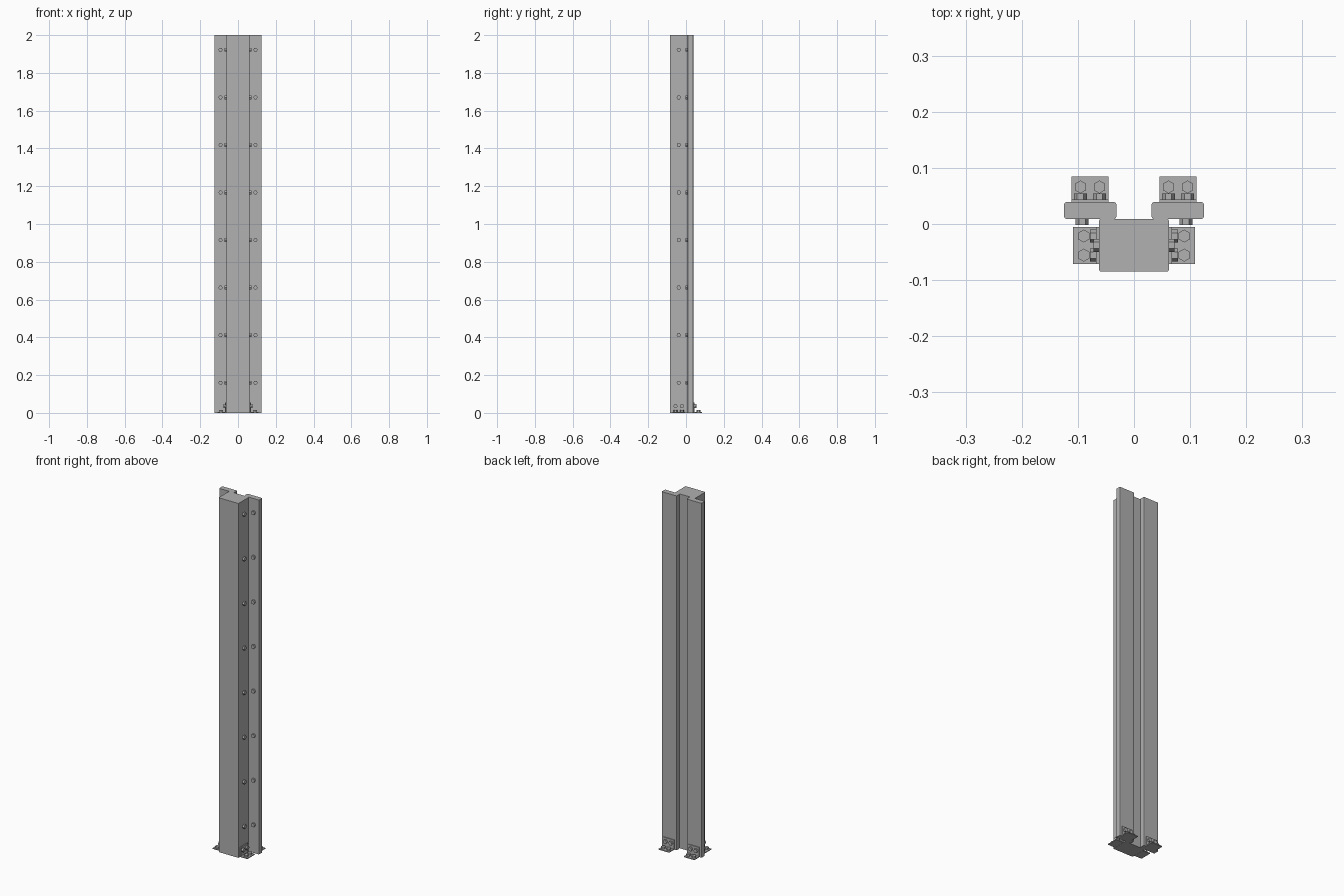
import bpy, bmesh
from math import pi
from mathutils import Matrix, Vector

if "Cube" in bpy.data.objects:
    bpy.data.objects.remove(bpy.data.objects["Cube"])

R, H = 0.0115, 0.0105                       # bolt head radius and height
LEG, TALL, T, W = 0.046, 0.056, 0.005, 0.066  # bracket sizes

grey = bpy.data.materials.new("dark_grey")
grey.diffuse_color = (0.44, 0.44, 0.44, 1)
grey.use_nodes = True
grey.node_tree.nodes["Principled BSDF"].inputs["Base Color"].default_value = grey.diffuse_color


def finish(name, bm):
    bmesh.ops.recalc_face_normals(bm, faces=bm.faces)
    me = bpy.data.meshes.new(name)
    bm.to_mesh(me)
    bm.free()
    me.materials.append(grey)
    ob = bpy.data.objects.new(name, me)
    bpy.context.collection.objects.link(ob)
    return ob


def timber(name, x0, x1, y0, y1, radius):
    """Full-height beam with rounded long edges."""
    bm = bmesh.new()
    mat = Matrix.Translation(((x0 + x1) / 2, (y0 + y1) / 2, 1)) @ Matrix.Diagonal((x1 - x0, y1 - y0, 2, 1))
    bmesh.ops.create_cube(bm, size=1, matrix=mat)
    edges = [e for e in bm.edges if abs(e.verts[0].co.z - e.verts[1].co.z) > 1]
    bmesh.ops.bevel(bm, geom=edges, offset=radius, segments=2, affect='EDGES', profile=0.5)
    return finish(name, bm)


def hex_bolt(name, base, direction, turn=pi / 6):
    """Hexagonal bolt head standing on a surface point, pointing along direction."""
    bm = bmesh.new()
    rot = Vector(direction).to_track_quat('Z', 'Y').to_matrix().to_4x4()
    mat = Matrix.Translation(base) @ rot @ Matrix.Rotation(turn, 4, 'Z') @ Matrix.Translation((0, 0, H / 2))
    bmesh.ops.create_cone(bm, cap_ends=True, segments=6, radius1=R, radius2=R, depth=H, matrix=mat)
    return finish(name, bm)


def bracket(name, origin, out, along):
    """L-shaped angle plate with two bolts in each leg."""
    o, out, along = Vector(origin), Vector(out), Vector(along)
    up = Vector((0, 0, 1))
    profile = [(0, 0), (LEG, 0), (LEG, T), (T, T), (T, TALL), (0, TALL)]
    bm = bmesh.new()
    face = bm.faces.new([bm.verts.new(o + out * a + up * b - along * W / 2) for a, b in profile])
    ext = bmesh.ops.extrude_face_region(bm, geom=[face])['geom']
    bmesh.ops.translate(bm, vec=along * W, verts=[v for v in ext if isinstance(v, bmesh.types.BMVert)])
    finish(name, bm)
    for i, s in enumerate((-0.017, 0.017)):
        turn = 0 if abs(out.x) > 0.5 else pi / 3
        hex_bolt(f"{name}_floor_bolt_{i}", o + along * s + out * 0.027 + up * T, up, turn)
        hex_bolt(f"{name}_wall_bolt_{i}", o + along * s + out * T + up * 0.036, out)


# Central post
timber("central_post", -0.062, 0.062, -0.085, 0.009, 0.003)

for side, s in (("left", -1), ("right", 1)):
    # Rear side plank
    xs = sorted((s * 0.0315, s * 0.1245))
    timber(f"{side}_plank", xs[0], xs[1], 0.009, 0.039, 0.004)
    # Rows of bolts up the plank front and the post side
    for i in range(8):
        z = 0.16 + i * 0.2517
        hex_bolt(f"{side}_plank_bolt_{i}", (s * 0.0925, 0.009, z), (0, -1, 0))
        hex_bolt(f"{side}_post_bolt_{i}", (s * 0.062, -0.038, z), (s, 0, 0))
    # Foot brackets
    bracket(f"{side}_rear_bracket", (s * 0.0785, 0.039, 0), (0, 1, 0), (1, 0, 0))
    bracket(f"{side}_side_bracket", (s * 0.0625, -0.0385, 0), (s, 0, 0), (0, 1, 0))
